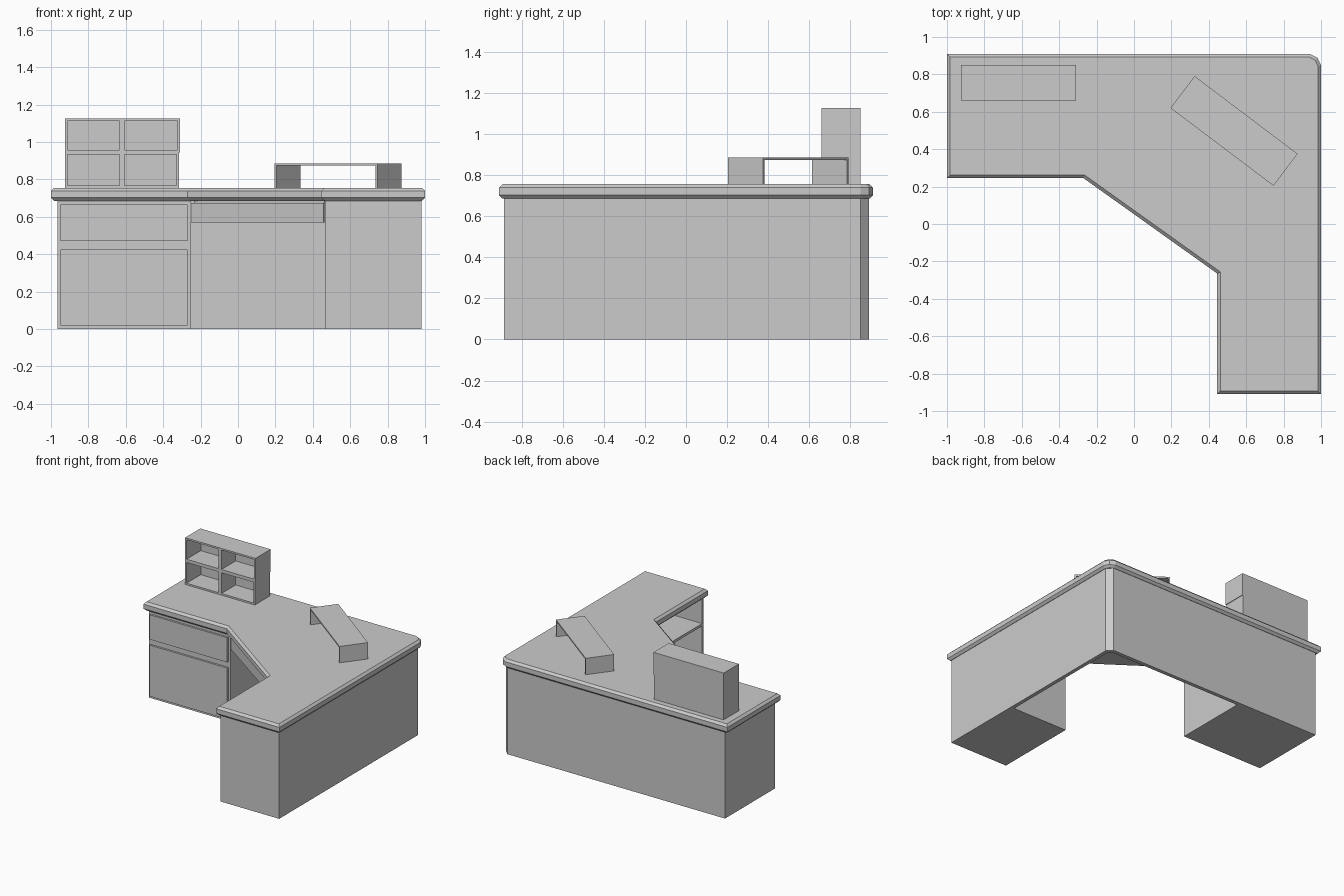
import bpy, bmesh
from math import atan2, hypot
from mathutils import Matrix, Vector

cube = bpy.data.objects.get("Cube")
if cube:
    bpy.data.objects.remove(cube, do_unlink=True)

grey = bpy.data.materials.new("plain_grey")
grey.use_nodes = True
grey.diffuse_color = (0.6, 0.6, 0.6, 1)
grey.node_tree.nodes["Principled BSDF"].inputs["Base Color"].default_value = (0.6, 0.6, 0.6, 1)


def finish(name, bm, matrix=None):
    """Turn a bmesh into a named, coloured object."""
    bmesh.ops.recalc_face_normals(bm, faces=bm.faces)
    mesh = bpy.data.meshes.new(name)
    bm.to_mesh(mesh)
    bm.free()
    mesh.materials.append(grey)
    obj = bpy.data.objects.new(name, mesh)
    bpy.context.collection.objects.link(obj)
    if matrix:
        obj.matrix_world = matrix
    return obj


def add_box(bm, x, y, z):
    """Add a box given (min, max) along each axis."""
    size = Matrix.Diagonal((x[1] - x[0], y[1] - y[0], z[1] - z[0], 1))
    middle = Matrix.Translation((sum(x) / 2, sum(y) / 2, sum(z) / 2))
    bmesh.ops.create_cube(bm, size=1, matrix=middle @ size)


def box(name, x, y, z, matrix=None):
    bm = bmesh.new()
    add_box(bm, x, y, z)
    return finish(name, bm, matrix)


def prism(name, outline, z0, z1, chamfer=0):
    """Extrude a plan outline, optionally chamfering its rims."""
    bm = bmesh.new()
    face = bm.faces.new([bm.verts.new((x, y, z0)) for x, y in outline])
    new = bmesh.ops.extrude_face_region(bm, geom=[face])["geom"]
    bmesh.ops.translate(bm, vec=(0, 0, z1 - z0),
                        verts=[v for v in new if isinstance(v, bmesh.types.BMVert)])
    if chamfer:
        rims = [e for e in bm.edges if abs(e.verts[0].co.z - e.verts[1].co.z) < 1e-5]
        bmesh.ops.bevel(bm, geom=rims, offset=chamfer, segments=1, affect='EDGES')
    return finish(name, bm)


def along(a, b, z=0):
    """Frame with its x axis running from a to b and y to the left of it."""
    return Matrix.Translation((a[0], a[1], z)) @ Matrix.Rotation(
        atan2(b[1] - a[1], b[0] - a[0]), 4, 'Z')


def shelf_unit(name, x, y, z, wall, uprights=()):
    """Box open at the front: sides, floor, lid, back and extra uprights."""
    bm = bmesh.new()
    add_box(bm, x, y, (z[0], z[0] + wall))
    add_box(bm, x, y, (z[1] - wall, z[1]))
    inner_z = (z[0] + wall, z[1] - wall)
    add_box(bm, (x[0], x[0] + wall), y, inner_z)
    add_box(bm, (x[1] - wall, x[1]), y, inner_z)
    add_box(bm, (x[0] + wall, x[1] - wall), (y[1] - wall, y[1]), inner_z)
    for u in uprights:
        add_box(bm, (u - wall, u + wall), (y[0], y[1] - wall), inner_z)
    return finish(name, bm)


# Worktop with chamfered rims
prism("worktop", [(-1, 0.245), (-0.27, 0.245), (0.445, -0.265), (0.445, -0.91),
                  (1, -0.91), (1, 0.85), (0.98, 0.89), (0.94, 0.91), (-1, 0.91)],
      0.685, 0.755, 0.017)

# Thin rear and side wall with a clipped corner
prism("corner_wall", [(-0.25, 0.89), (-0.25, 0.86), (0.92, 0.86), (0.95, 0.83),
                      (0.95, -0.215), (0.98, -0.215), (0.98, 0.85), (0.94, 0.89)],
      0, 0.69)

# Drawer pedestal with two raised fronts
box("drawer_pedestal", (-0.965, -0.25), (0.265, 0.89), (0, 0.69))
for name, z in (("upper_drawer", (0.47, 0.665)), ("lower_drawer", (0.02, 0.425))):
    box(name, (-0.95, -0.27), (0.25, 0.27), z)

# Shelf pedestal, open towards the knee space
bm = bmesh.new()
px, py, t = (0.465, 0.98), (-0.885, -0.215), 0.02
add_box(bm, px, (py[0], py[0] + t), (0, 0.69))
add_box(bm, px, (py[1] - t, py[1]), (0, 0.69))
add_box(bm, (px[1] - t, px[1]), (py[0] + t, py[1] - t), (0, 0.69))
for z in (0, 0.235, 0.47):
    add_box(bm, (px[0], px[1] - t), (py[0] + t, py[1] - t), (z, z + t))
finish("shelf_pedestal", bm)

# Diagonal drawer under the worktop
start, end = (-0.25, 0.27), (0.465, -0.23)
span = hypot(end[0] - start[0], end[1] - start[1])
frame = along(start, end)
box("centre_drawer", (0.01, span - 0.01), (0.01, 0.42), (0.57, 0.686), frame)
box("centre_drawer_front", (0, span - 0.01), (0, 0.012), (0.57, 0.675), frame)

# Two stacked open-fronted organiser tiers
shelf_unit("lower_organiser", (-0.925, -0.315), (0.66, 0.85), (0.755, 0.945), 0.013, (-0.62,))
shelf_unit("upper_organiser", (-0.925, -0.31), (0.66, 0.85), (0.945, 1.125), 0.013, (-0.62,))

# Angled riser: lid on two end plates
length, depth, plate = 0.69, 0.214, 0.012
bm = bmesh.new()
add_box(bm, (0, length), (0, depth), (0.13 - plate, 0.13))
for x in (0, length - plate):
    add_box(bm, (x, x + plate), (0, depth), (0, 0.13 - plate))
finish("riser", bm, along((0.195, 0.62), (0.745, 0.205), 0.755))
